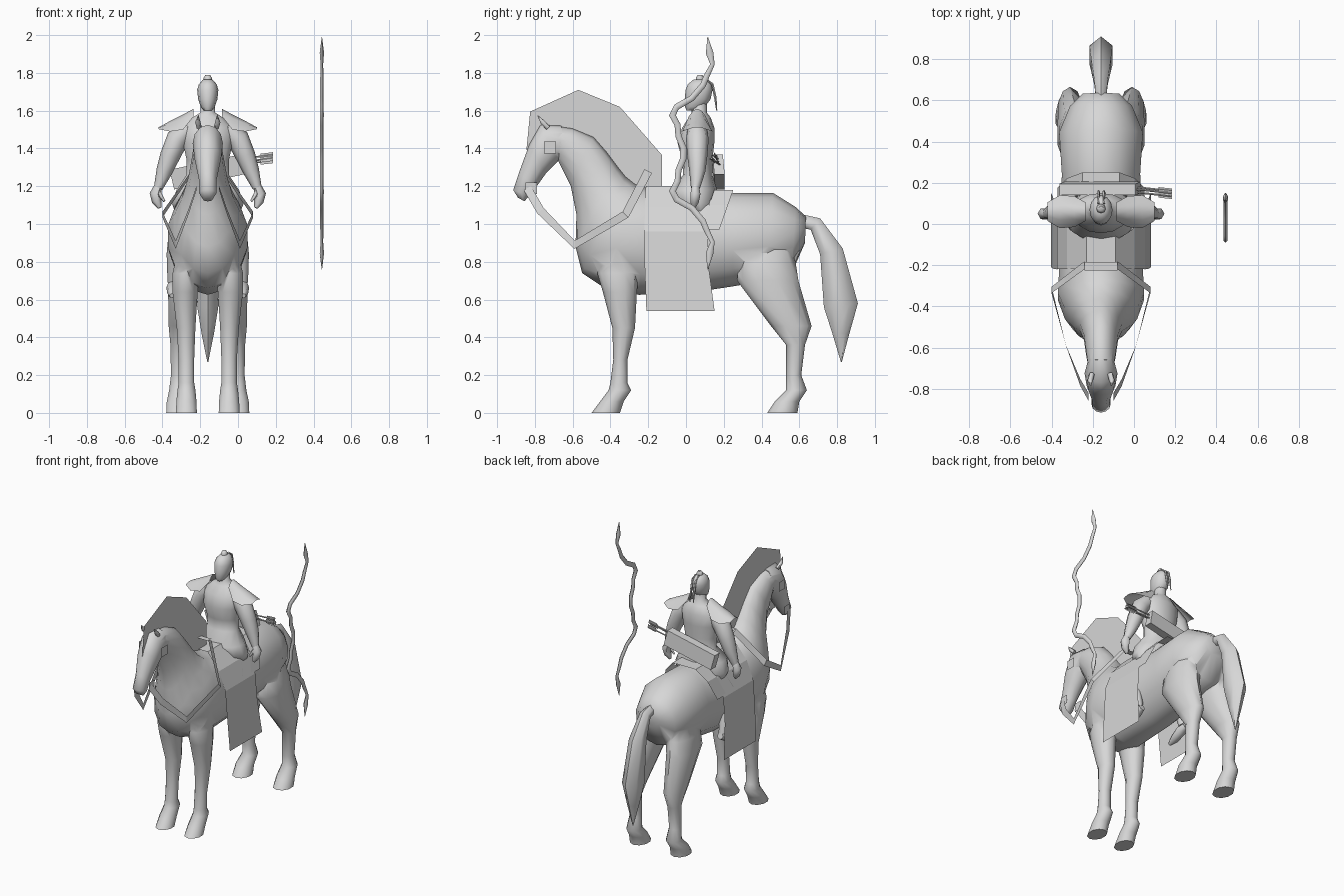
import bpy, math
from mathutils import Vector

if "Cube" in bpy.data.objects:
    bpy.data.objects.remove(bpy.data.objects["Cube"])

CX = -0.16          # centre line of horse and rider
GREY = bpy.data.materials.new("plain_grey")
GREY.diffuse_color = (0.68, 0.68, 0.68, 1)
GREY.use_nodes = True
GREY.node_tree.nodes["Principled BSDF"].inputs["Base Color"].default_value = GREY.diffuse_color


def activate(ob):
    bpy.ops.object.select_all(action='DESELECT')
    ob.select_set(True)
    bpy.context.view_layer.objects.active = ob


def make(name, verts, faces, smooth=True):
    me = bpy.data.meshes.new(name)
    me.from_pydata([tuple(v) for v in verts], [], faces)
    me.materials.append(GREY)
    ob = bpy.data.objects.new(name, me)
    bpy.context.collection.objects.link(ob)
    activate(ob)
    bpy.ops.object.mode_set(mode='EDIT')
    bpy.ops.mesh.select_all(action='SELECT')
    bpy.ops.mesh.normals_make_consistent(inside=False)
    bpy.ops.object.mode_set(mode='OBJECT')
    if smooth:
        bpy.ops.object.shade_smooth_by_angle(angle=math.radians(60))
    return ob


def skin(name, rings):
    """Close a stack of equal rings into one solid."""
    n, m = len(rings[0]), len(rings)
    faces = [(i * n + j, i * n + (j + 1) % n, (i + 1) * n + (j + 1) % n, (i + 1) * n + j)
             for i in range(m - 1) for j in range(n)]
    faces += [tuple(range(n)), tuple(range((m - 1) * n, m * n))]
    return make(name, [v for r in rings for v in r], faces)


def loft(name, sections, n=12, cx=CX):
    """Sections: (y1, z1, y2, z2, half width, x offset) - an ellipse spanning two side points."""
    rings = []
    for y1, z1, y2, z2, w, x in sections:
        a, b = Vector((cx + x, y1, z1)), Vector((cx + x, y2, z2))
        c, u = (a + b) / 2, (a - b) / 2
        rings.append([c + u * math.cos(t) + Vector((w * math.sin(t), 0, 0))
                      for t in (math.tau * k / n for k in range(n))])
    return skin(name, rings)


def column(name, sections, s=1, n=10):
    """Level sections: (front y, back y, z, half width, x offset)."""
    return loft(name, [(a, z, b, z, w, s * x) for a, b, z, w, x in sections], n)


def tube(name, pts, radii, n=8):
    pts = [Vector(p) for p in pts]
    rings = []
    for i, p in enumerate(pts):
        d = (pts[min(i + 1, len(pts) - 1)] - pts[max(i - 1, 0)]).normalized()
        u = d.cross(Vector((0, 1, 0)) if abs(d.y) < 0.8 else Vector((1, 0, 0))).normalized()
        v = d.cross(u)
        rings.append([p + radii[i] * (u * math.cos(t) + v * math.sin(t))
                      for t in (math.tau * k / n for k in range(n))])
    return skin(name, rings)


def sheet(name, rows, smooth=False):
    """Thin surface through rows of points."""
    n = len(rows[0])
    faces = [(i * n + j, i * n + j + 1, (i + 1) * n + j + 1, (i + 1) * n + j)
             for i in range(len(rows) - 1) for j in range(n - 1)]
    return make(name, [p for r in rows for p in r], faces, smooth)


# Horse trunk and neck
horse = loft("horse", [
    (.635, 1.04, .63, .90, .09, 0), (.58, 1.09, .56, .74, .155, 0),
    (.46, 1.165, .42, .70, .208, 0), (.24, 1.165, .25, .67, .195, 0),
    (0, 1.15, .05, .64, .20, 0), (-.20, 1.19, -.25, .625, .208, 0),
    (-.27, 1.21, -.43, .66, .215, 0), (-.32, 1.25, -.55, .74, .18, 0),
    (-.36, 1.30, -.585, .88, .14, 0), (-.42, 1.38, -.58, 1.05, .105, 0),
    (-.49, 1.46, -.61, 1.20, .085, 0), (-.60, 1.505, -.68, 1.34, .072, 0),
    (-.70, 1.52, -.70, 1.38, .06, 0)], 14)

# Horse head
merge = [loft("horse_head", [
    (-.66, 1.52, -.64, 1.37, .06, 0), (-.77, 1.525, -.68, 1.33, .08, 0),
    (-.83, 1.42, -.74, 1.27, .07, 0), (-.885, 1.27, -.79, 1.20, .047, 0),
    (-.915, 1.18, -.83, 1.15, .047, 0), (-.89, 1.14, -.855, 1.12, .025, 0)])]

# Mane plate along the neck
mane = [(-.845, 1.39), (-.825, 1.595), (-.57, 1.71), (-.35, 1.62), (-.127, 1.365), (-.127, 1.19),
        (-.30, 1.19), (-.50, 1.40), (-.70, 1.47)]
make("mane", [(CX, y, z) for y, z in mane], [tuple(range(len(mane)))], False)

# Tail
loft("tail", [
    (.62, 1.05, .61, .98, .03, 0), (.71, 1.03, .66, .97, .037, 0),
    (.83, .87, .71, .84, .055, 0), (.91, .58, .73, .56, .065, 0),
    (.865, .42, .775, .42, .038, 0), (.825, .27, .82, .27, .003, 0)], 6)

for s, side in ((-1, "left"), (1, "right")):
    # Horse legs with hooves
    merge.append(column(f"front_leg_{side}", [
        (-.44, -.28, .86, .05, .11), (-.47, -.25, .74, .075, .115), (-.44, -.26, .64, .07, .12),
        (-.39, -.27, .45, .052, .115), (-.385, -.31, .28, .043, .113), (-.40, -.31, .16, .043, .113),
        (-.41, -.29, .12, .05, .113), (-.455, -.33, .06, .056, .113), (-.50, -.35, 0, .058, .113)], s))
    merge.append(column(f"hind_leg_{side}", [
        (.35, .53, .92, .05, .12), (.28, .58, .80, .085, .12), (.27, .595, .70, .085, .13),
        (.45, .665, .46, .06, .15), (.53, .63, .36, .045, .155), (.53, .61, .20, .042, .155),
        (.53, .64, .12, .052, .155), (.47, .60, .06, .06, .16), (.43, .59, 0, .063, .16)], s))
    # Ears
    tube(f"ear_{side}", [(CX + s * .045, -.73, 1.51), (CX + s * .053, -.76, 1.54),
                         (CX + s * .05, -.785, 1.575)], [.014, .014, .002], 6)

    # Reins: flat ribbon from bit to hands
    path = [(.06, -.84, 1.19), (.10, -.77, 1.07), (.17, -.59, .89), (.24, -.32, 1.05), (.08, -.20, 1.28)]
    rows = []
    for i, (x, y, z) in enumerate(path):
        a, b = path[max(i - 1, 0)], path[min(i + 1, len(path) - 1)]
        d = Vector((0, b[1] - a[1], b[2] - a[2])).normalized() * .022
        rows.append([(CX + s * x, y - d.z, z + d.y), (CX + s * x, y + d.z, z - d.y)])
    sheet(f"rein_{side}", rows)
    # Bridle plates at cheek and mouth
    for part, x, y, z, h in (("cheek", .088, -.72, 1.405, .033), ("bit", .058, -.82, 1.19, .03)):
        sheet(f"{part}_plate_{side}", [[(CX + s * x, y - h, z - h), (CX + s * x, y + h, z - h)],
                                       [(CX + s * x, y - h, z + h), (CX + s * x, y + h, z + h)]])

    # Rider arms and hands
    tube(f"arm_{side}", [(CX + s * a, y, z) for a, y, z in (
        (.10, .06, 1.51), (.16, .06, 1.45), (.20, .06, 1.36), (.23, .06, 1.28), (.262, .05, 1.19))],
        [.05, .06, .053, .043, .024])
    tube(f"hand_{side}", [(CX + s * a, y, z) for a, y, z in (
        (.262, .05, 1.20), (.278, .05, 1.16), (.27, .045, 1.12), (.255, .04, 1.085))],
        [.022, .03, .026, .01], 6)
    tube(f"thumb_{side}", [(CX + s * .262, .04, 1.17), (CX + s * .23, .03, 1.12)], [.013, .006], 6)

    # Shoulder guards: drooping plates
    sheet(f"shoulder_guard_{side}", [
        [(CX + s * x, .06 + k * d, z - drop * k * k) for k in (-1, -.5, 0, .5, 1)]
        for x, z, d, drop in ((.075, 1.61, .045, .04), (.13, 1.58, .075, .08),
                              (.20, 1.545, .08, .055), (.26, 1.512, .045, .01))], True)

    # Rider legs and boots, under the cloth
    tube(f"rider_leg_{side}", [(CX + s * a, y, z) for a, y, z in (
        (.10, .05, 1.12), (.16, -.01, .98), (.18, .04, .84), (.185, .08, .69))],
        [.05, .045, .038, .028])
    tube(f"boot_{side}", [(CX + s * a, y, z) for a, y, z in (
        (.185, .11, .68), (.185, .06, .665), (.187, -.01, .635), (.19, -.06, .62))],
        [.022, .034, .028, .012])

# Fuse head and legs into the horse
for part in merge:
    mod = horse.modifiers.new("fuse", 'BOOLEAN')
    mod.operation, mod.solver, mod.object = 'UNION', 'EXACT', part
    activate(horse)
    bpy.ops.object.modifier_apply(modifier=mod.name)
    bpy.data.objects.remove(part)
bpy.ops.object.shade_smooth_by_angle(angle=math.radians(70))

# Saddle cloth draped over the back
half = [(.07, 1.20), (.165, 1.09), (.214, .96), (.228, .78), (.243, .54)]
drape = [(-x, z) for x, z in reversed(half)] + half
sheet("saddle_cloth", [[(CX + x, y + e * (.9 - z) ** 2, z) for x, z in drape]
                       for y, e in ((-.22, .08), (.115, .28))])

# Rear saddle blanket
half = [(.09, 1.18), (.165, 1.10), (.21, .97)]
drape = [(-x, z) for x, z in reversed(half)] + half
sheet("rear_blanket", [[(CX + x, y + .35 * (z - 1.18), z) for x, z in drape] for y in (.15, .25)])

# Reins crossing above the withers
sheet("rein_bridge", [[(CX + x, -.225, 1.285), (CX + x, -.185, 1.285)] for x in (-.08, .08)])

# Rider torso, robe skirt and neck
column("rider_robe", [
    (-.02, .14, 1.07, .18, 0), (-.07, .165, 1.11, .195, 0), (-.09, .165, 1.18, .17, 0),
    (-.015, .14, 1.26, .115, 0), (-.02, .14, 1.34, .115, 0), (-.045, .15, 1.43, .135, 0),
    (-.02, .15, 1.51, .14, 0), (.015, .13, 1.565, .08, 0), (.03, .11, 1.59, .04, 0),
    (.03, .11, 1.66, .036, 0)], 1, 14)

# Rider head, top knot and hair strands
column("rider_head", [
    (.005, .05, 1.60, .02, 0), (-.005, .10, 1.62, .037, 0), (-.007, .13, 1.66, .051, 0),
    (-.002, .14, 1.71, .056, 0), (.01, .135, 1.74, .047, 0), (.04, .11, 1.765, .025, 0)], 1, 12)
tube("top_knot", [(CX, .07, 1.75), (CX, .075, 1.772), (CX, .075, 1.79)], [.018, .023, .012], 8)
for x in (-.012, .014):
    tube("hair_strand", [(CX + x, .10, 1.77), (CX + x, .14, 1.74), (CX + x, .155, 1.67),
                         (CX + x, .163, 1.60)], [.006, .007, .007, .003], 5)

# Quiver across the back
ends = [(-.35, 1.235), (.02, 1.315)]
skin("quiver", [[(x - .012 * a, y, z + .052 * a) for a, y in
                 ((-1, .15), (1, .14), (1, .195), (-1, .205))] for x, z in ends])
# Arrows with fletching
for y, dz in ((.155, 0), (.17, .018), (.18, -.012)):
    z = 1.325 + dz
    tube("arrow_shaft", [(0, y, z), (.18, y - .02, z + .022)], [.005, .005], 5)
    for v in ((0, .013, 0), (0, 0, .014)):
        o = Vector(v)
        a, b = Vector((.12, y - .014, z + .015)), Vector((.185, y - .021, z + .023))
        sheet("fletching", [[a - o, a + o], [b - o, b + o]])

# Recurved bow standing at the side, flattened limbs
limb = [(.115, .615, .002), (.125, .53, .02), (.14, .47, .012), (.11, .41, .015), (.09, .36, .016),
        (.03, .29, .016), (-.05, .245, .017), (-.072, .20, .018), (-.045, .15, .016),
        (-.04, .09, .016), (-.015, .03, .017)]
full = limb + [(y, -z, r) for y, z, r in reversed(limb)]
sections = []
for i, (y, z, r) in enumerate(full):
    a, b = full[max(i - 1, 0)], full[min(i + 1, len(full) - 1)]
    d = Vector((b[0] - a[0], b[1] - a[1])).normalized() * r
    sections.append((y - d.y, 1.375 + z + d.x, y + d.y, 1.375 + z - d.x, r * .65, 0))
loft("bow", sections, 6, .444)
